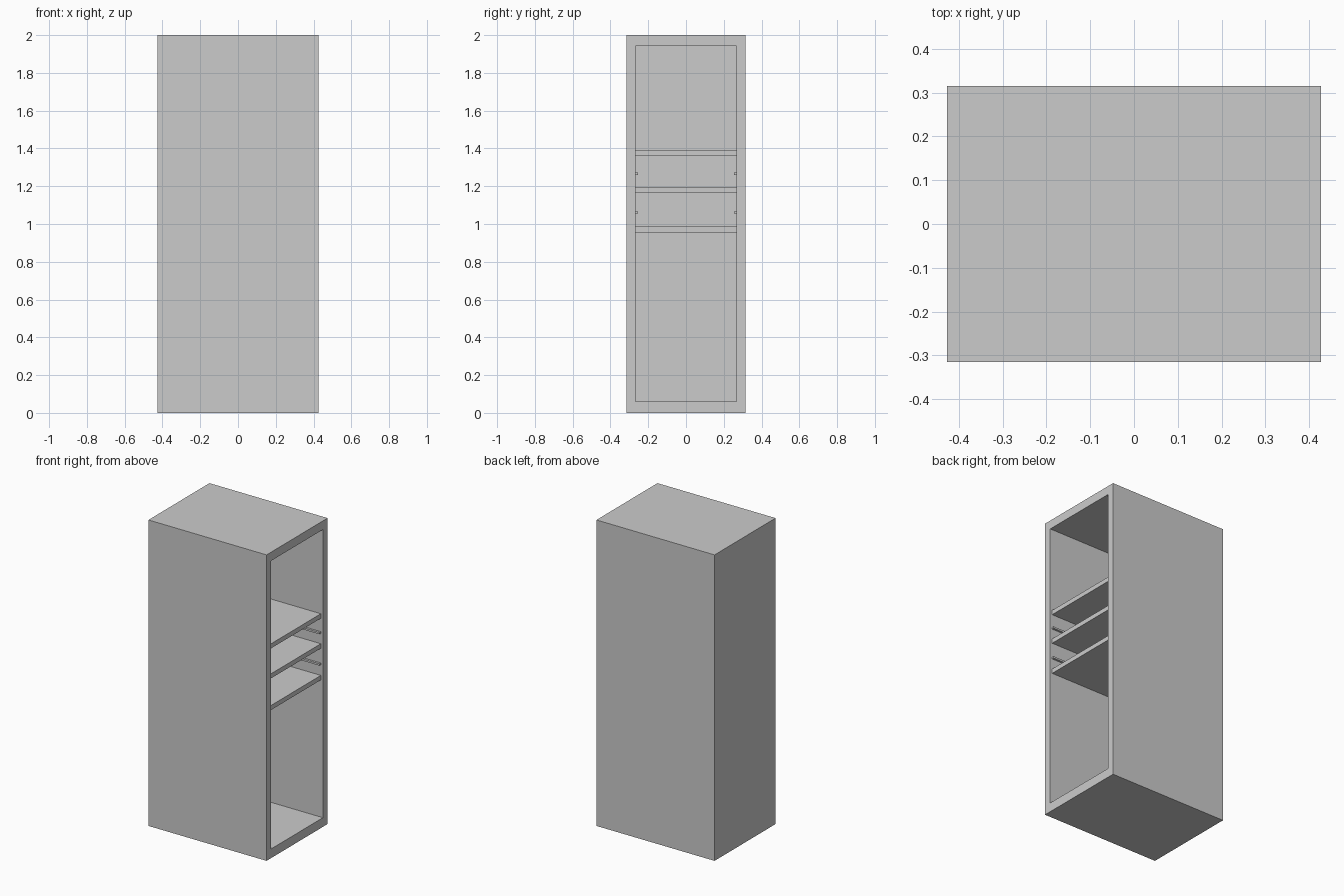
import bpy, bmesh

if "Cube" in bpy.data.objects:
    bpy.data.objects.remove(bpy.data.objects["Cube"])

HX, HY, H = 0.427, 0.315, 2.0        # outer half width, half depth, height
IY, Z0, Z1 = 0.267, 0.06, 1.943      # opening half width, bottom, top
BACK = -HX + 0.05                    # inner face of the closed end
FRONT = HX - 0.015                   # shelves sit just inside the opening


def box_mesh(lo, hi):
    bm = bmesh.new()
    bmesh.ops.create_cube(bm, size=1)
    for v in bm.verts:
        for i in range(3):
            v.co[i] = hi[i] if v.co[i] > 0 else lo[i]
    return bm


def finish(name, bm):
    bmesh.ops.recalc_face_normals(bm, faces=bm.faces)
    mesh = bpy.data.meshes.new(name)
    bm.to_mesh(mesh)
    bm.free()
    obj = bpy.data.objects.new(name, mesh)
    bpy.context.collection.objects.link(obj)
    return obj


# Cabinet shell: inset the +x face, then push it in to form the cavity
bm = box_mesh((-HX, -HY, 0), (HX, HY, H))
face = max(bm.faces, key=lambda f: f.calc_center_median().x)
bmesh.ops.inset_individual(bm, faces=[face], thickness=0.05)
for v in face.verts:
    v.co.y = IY if v.co.y > 0 else -IY
    v.co.z = Z1 if v.co.z > 1 else Z0
inner = bmesh.ops.extrude_discrete_faces(bm, faces=[face])["faces"][0]
for v in inner.verts:
    v.co.x = BACK
finish("cabinet_shell", bm)

# Shelves
for i, z in enumerate((0.971, 1.178, 1.374)):
    finish(f"shelf_{i + 1}", box_mesh((BACK, -IY, z - 0.015), (FRONT, IY, z + 0.015)))

# Slim runners on both side walls between the shelves
for i, z in enumerate((1.061, 1.266)):
    for side, y in (("left", -IY), ("right", IY - 0.014)):
        finish(f"runner_{side}_{i + 1}",
               box_mesh((BACK, y, z - 0.006), (FRONT, y + 0.014, z + 0.006)))
